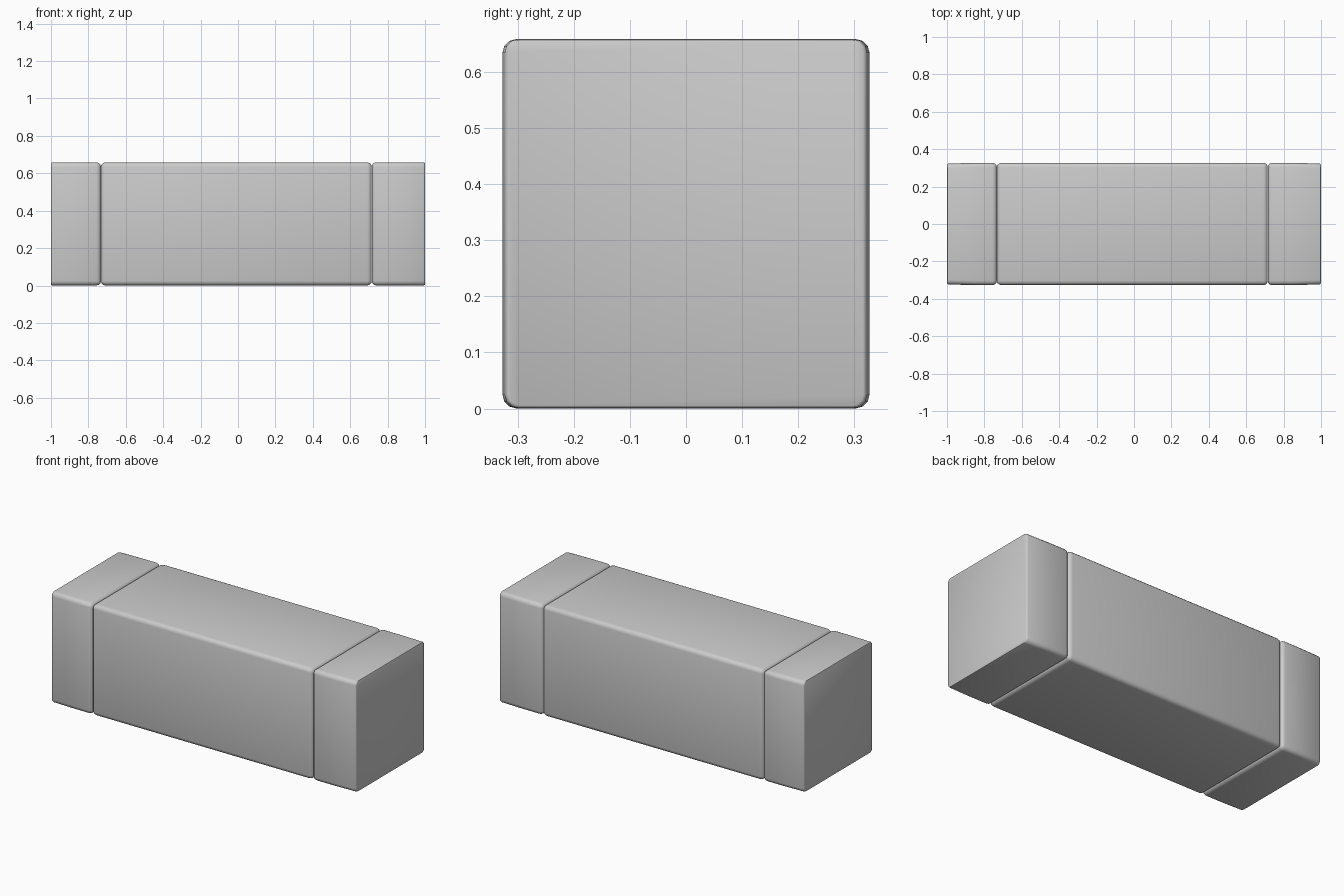
import bpy, bmesh
from math import sin, cos, pi

if "Cube" in bpy.data.objects:
    bpy.data.objects.remove(bpy.data.objects["Cube"])

HY, HZ, H = 0.327, 0.329, 0.659   # half depth, half height, height
R = 0.024                         # edge radius
SEG = 3


def ring(bm, x, inset, inset_y=0.0):
    # rounded rectangle cross-section at x
    hy, hz = HY - inset - inset_y, HZ - inset
    r = max(R - inset, 0.008)
    verts = []
    for q, (sy, sz) in enumerate([(1, 1), (-1, 1), (-1, -1), (1, -1)]):
        for i in range(SEG + 1):
            a = (q + i / SEG) * pi / 2
            verts.append(bm.verts.new((x, sy * (hy - r) + r * cos(a),
                                       H / 2 + sz * (hz - r) + r * sin(a))))
    return verts


def groove(x, s):
    # rounded-over edge beside a joint; s points into the block
    return [(x + s * R * (1 - cos(t)), R * (1 - sin(t)) * 0.95, 0)
            for t in (0.12, pi / 6, pi / 3, pi / 2)]


def outer(x, s):
    # tighter edge on the exposed end, with slight taper in depth
    return [(x, 0.006, 0.005), (x + s * 0.002, 0.002, 0.005),
            (x + s * 0.008, 0, 0.004), (x + s * 0.15, 0, 0)]


def block(name, sections):
    bm = bmesh.new()
    rings = [ring(bm, *s) for s in sections]
    n = len(rings[0])
    for a, b in zip(rings, rings[1:]):
        for i in range(n):
            j = (i + 1) % n
            bm.faces.new((a[i], a[j], b[j], b[i]))
    bm.faces.new(rings[0])
    bm.faces.new(rings[-1])
    bmesh.ops.recalc_face_normals(bm, faces=bm.faces)
    mesh = bpy.data.meshes.new(name)
    bm.to_mesh(mesh)
    bm.free()
    ob = bpy.data.objects.new(name, mesh)
    bpy.context.collection.objects.link(ob)
    bpy.ops.object.select_all(action='DESELECT')
    ob.select_set(True)
    bpy.context.view_layer.objects.active = ob
    bpy.ops.object.shade_smooth_by_angle(angle=0.7)


# joint positions along the length
JL, JR = -0.733, 0.715

# two end caps and the long middle block
block("left_end_block", outer(-1, 1) + groove(JL, -1)[::-1])
block("middle_block", groove(JL, 1) + groove(JR, -1)[::-1])
block("right_end_block", groove(JR, 1) + outer(1, -1)[::-1])
